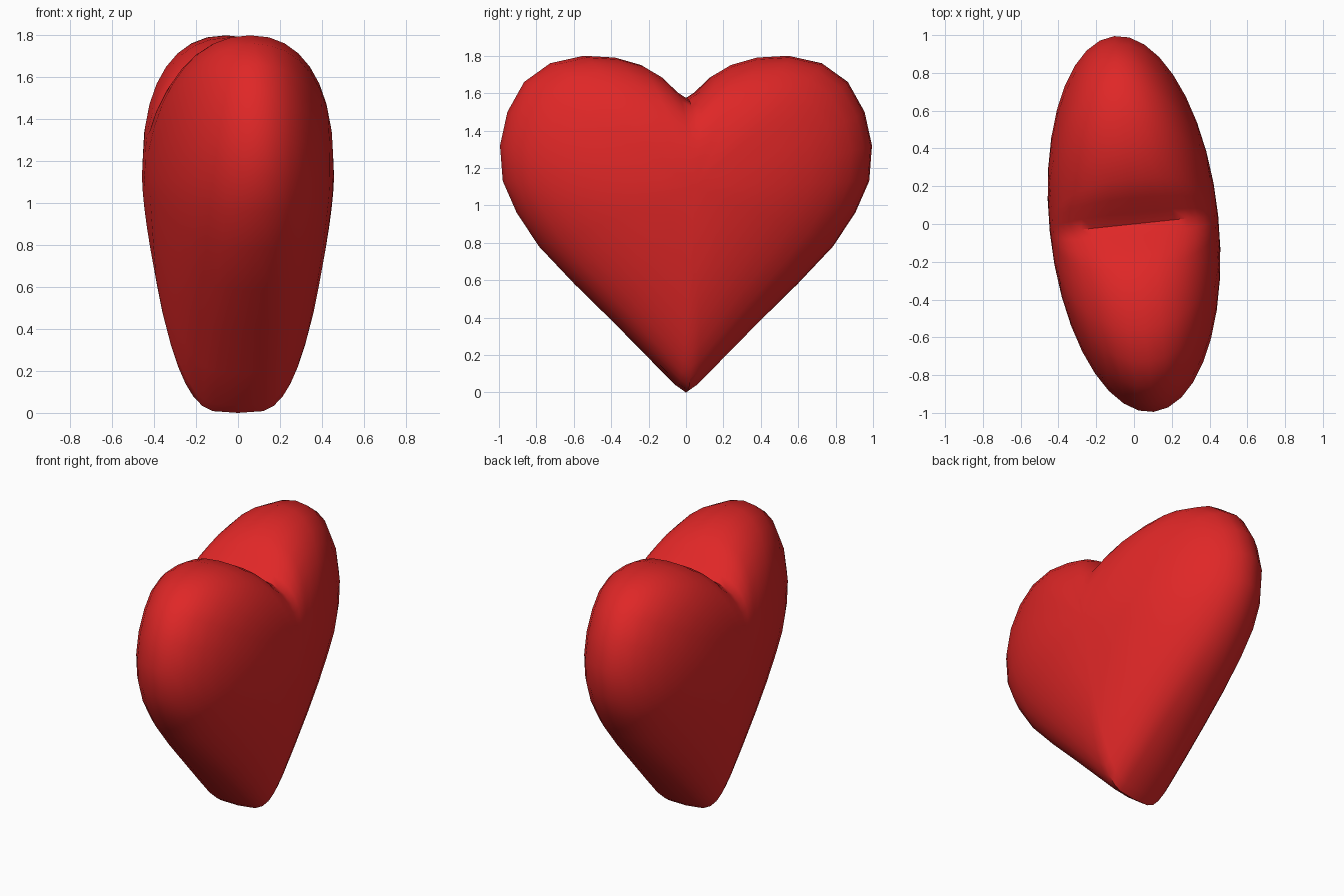
import bpy
import bmesh
from math import sin, cos, pi, radians
from mathutils import Matrix

cube = bpy.data.objects.get("Cube")
if cube:
    bpy.data.objects.remove(cube, do_unlink=True)

# Heart colour
red = bpy.data.materials.new("heart_red")
red.use_nodes = True
red.diffuse_color = (0.74, 0.02, 0.02, 1)
red.node_tree.nodes["Principled BSDF"].inputs["Base Color"].default_value = red.diffuse_color

# Half outline from notch to tip: y, z, roundness exponent of the section
half = [
    (0, 1.57, 3), (0.06, 1.61, 2.8), (0.14, 1.69, 2.5), (0.24, 1.75, 2.3),
    (0.38, 1.79, 2.2), (0.55, 1.8, 2.2), (0.73, 1.76, 2.1), (0.87, 1.66, 2),
    (0.96, 1.5, 2), (1, 1.32, 2), (0.985, 1.13, 2), (0.91, 0.96, 2.1),
    (0.79, 0.78, 2.2), (0.6, 0.58, 2.5), (0.4, 0.385, 2.9), (0.2, 0.185, 3.4),
    (0.05, 0.035, 3.9), (0, 0, 4),
]
outline = half + [(-y, z, n) for y, z, n in half[-2:0:-1]]

MID_Z = 1.1       # height of the thickest point
THICK = 0.448     # half thickness there
STEPS = 18        # rings from face to face


def thickness(z):
    """Half thickness, tapering towards the bottom tip."""
    return THICK * (1 - 0.36 * max(0, 1 - z / MID_Z) ** 1.3)


# Rounded body: rings grow from one face centre to the rim and back
bm = bmesh.new()
rings = []
for i in range(1, STEPS):
    a = pi * i / STEPS
    ring = []
    for y, z, n in outline:
        s = sin(a) ** (2 / n)
        side = 1 if cos(a) > 0 else -1
        depth = side * abs(cos(a)) ** (2 / n) if i * 2 != STEPS else 0
        pz = MID_Z + (z - MID_Z) * s
        ring.append(bm.verts.new((depth * thickness(pz), y * s, pz)))
    rings.append(ring)

count = len(outline)
for a, b in zip(rings, rings[1:]):
    for j in range(count):
        k = (j + 1) % count
        bm.faces.new((a[j], a[k], b[k], b[j]))

# Face centres
for ring, x in ((rings[0], THICK), (rings[-1], -THICK)):
    pole = bm.verts.new((x, 0, MID_Z))
    for j in range(count):
        bm.faces.new((pole, ring[j], ring[(j + 1) % count]))

bmesh.ops.recalc_face_normals(bm, faces=bm.faces)
bm.transform(Matrix.Rotation(radians(6), 4, "Z"))   # slight turn of the heart

mesh = bpy.data.meshes.new("heart")
bm.to_mesh(mesh)
bm.free()
mesh.materials.append(red)
heart = bpy.data.objects.new("heart", mesh)
bpy.context.collection.objects.link(heart)

# Smooth skin with a crisp notch and tip
bpy.ops.object.select_all(action="DESELECT")
heart.select_set(True)
bpy.context.view_layer.objects.active = heart
bpy.ops.object.shade_smooth_by_angle(angle=radians(50))
